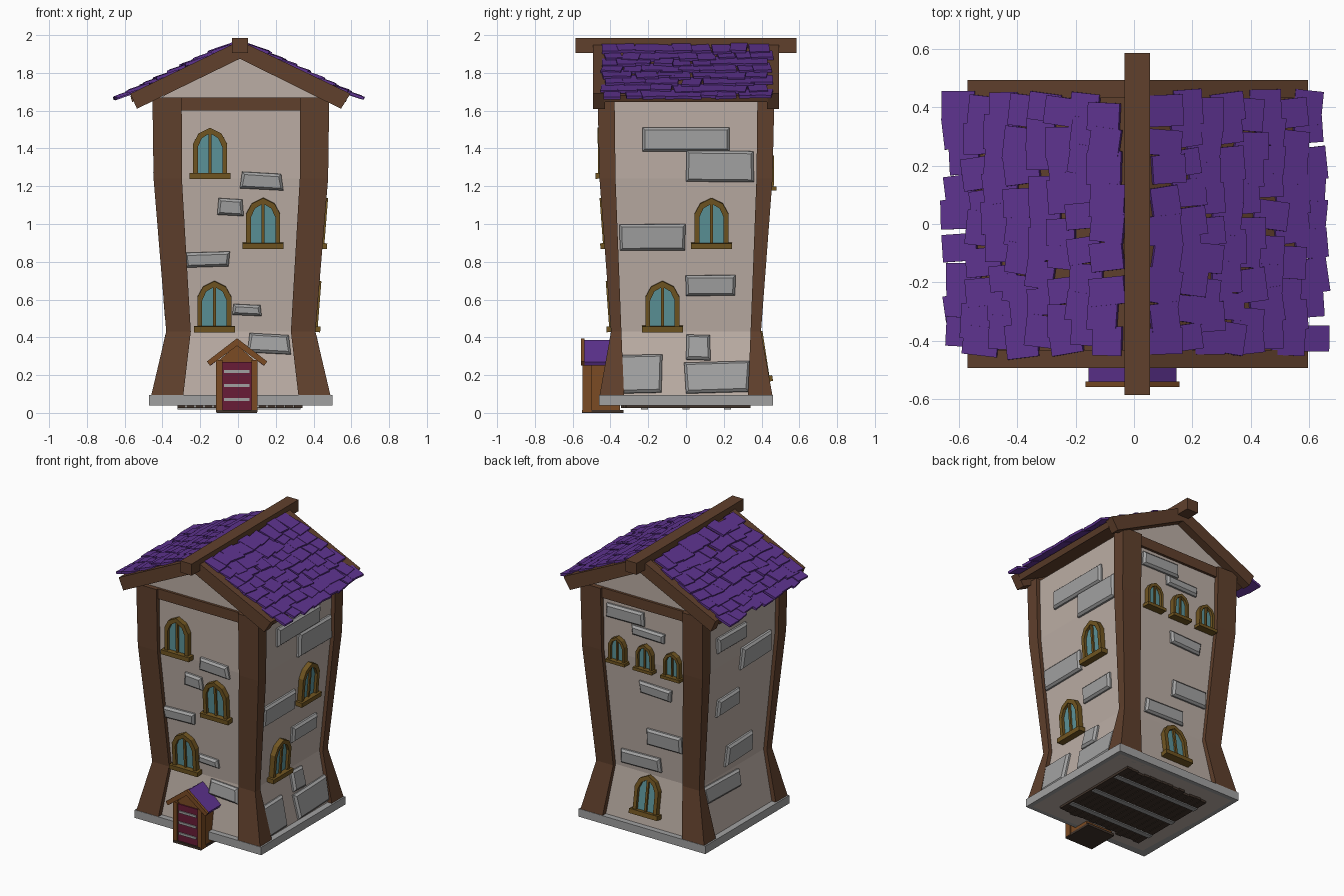
import bpy, bmesh, math, random
from mathutils import Matrix, Vector

if "Cube" in bpy.data.objects:
    bpy.data.objects.remove(bpy.data.objects["Cube"])

random.seed(4)
CX = 0.015                                   # tower axis is slightly off centre


def material(name, r, g, b):
    m = bpy.data.materials.new(name)
    m.diffuse_color = (*[(c / 255) ** 2.2 for c in (r, g, b)], 1)
    m.use_nodes = True
    m.node_tree.nodes["Principled BSDF"].inputs["Base Color"].default_value = m.diffuse_color
    return m


WALL = material("plaster", 186, 172, 163)
WOOD = material("dark_wood", 96, 66, 48)
DARK = material("old_planks", 66, 54, 46)
GOLD = material("window_wood", 112, 86, 38)
DOORWOOD = material("porch_wood", 122, 76, 40)
GLASS = material("glass", 92, 146, 152)
TILE = material("purple_tile", 94, 54, 142)
RED = material("door_red", 104, 34, 58)
STONE = material("stone", 160, 160, 160)


def finish(name, bm, mat):
    bmesh.ops.recalc_face_normals(bm, faces=bm.faces)
    me = bpy.data.meshes.new(name)
    bm.to_mesh(me)
    bm.free()
    me.materials.append(mat)
    ob = bpy.data.objects.new(name, me)
    bpy.context.collection.objects.link(ob)
    return ob


def loft(bm, rings, M=Matrix()):
    """Closed skin through rings of equal point count."""
    vs = [[bm.verts.new(M @ Vector(p)) for p in r] for r in rings]
    n = len(vs[0])
    for a, b in zip(vs, vs[1:]):
        for i in range(n):
            bm.faces.new((a[i], a[(i + 1) % n], b[(i + 1) % n], b[i]))
    return bm.faces.new(vs[0]), bm.faces.new(vs[-1])


def rect(x0, x1, y0, y1, z):
    return [(x0, y0, z), (x1, y0, z), (x1, y1, z), (x0, y1, z)]


def add_box(bm, x0, x1, y0, y1, z0, z1, M=Matrix()):
    loft(bm, [rect(x0, x1, y0, y1, z0), rect(x0, x1, y0, y1, z1)], M)


def box(name, mat, *b):
    bm = bmesh.new()
    add_box(bm, *b)
    return finish(name, bm, mat)


def prism(name, mat, pts, y0, y1):
    """Front (x, z) profile pulled along y."""
    bm = bmesh.new()
    loft(bm, [[(x, y, z) for x, z in pts] for y in (y0, y1)])
    return finish(name, bm, mat)


# Tower wall: flared foot, pinched waist, gabled top
SECT = [(0.04, 0.455, 0.43), (0.43, 0.37, 0.37), (1.24, 0.435, 0.43), (1.66, 0.44, 0.435)]
bm = bmesh.new()
_, top = loft(bm, [rect(CX - hx, CX + hx, -hy, hy, z) for z, hx, hy in SECT])
prof = [(CX - 0.44, 1.66), (CX + 0.44, 1.66), (CX, 1.91)]
loft(bm, [[(x, y, z) for x, z in prof] for y in (-0.435, 0.435)])
finish("tower_wall", bm, WALL)

# Stone footing as an open ring
bm = bmesh.new()
sizes = [(0.485, 0.46, 0.04), (0.485, 0.46, 0.095), (0.42, 0.40, 0.095), (0.42, 0.40, 0.04)]
vs = [[bm.verts.new(p) for p in rect(CX - a, CX + a, -b, b, z)] for a, b, z in sizes]
for k in range(4):
    a, b = vs[k], vs[(k + 1) % 4]
    for i in range(4):
        bm.faces.new((a[i], a[(i + 1) % 4], b[(i + 1) % 4], b[i]))
finish("stone_footing", bm, STONE)

# Corner posts: z, outer x, outer y, width x, width y
POST = [(0.09, 0.475, 0.458, 0.17, 0.13), (0.43, 0.395, 0.397, 0.13, 0.055),
        (1.24, 0.462, 0.458, 0.15, 0.085), (1.67, 0.468, 0.468, 0.155, 0.09)]
for sx, sn in ((-1, "left"), (1, "right")):
    for sy, fn in ((-1, "front"), (1, "back")):
        bm = bmesh.new()
        loft(bm, [rect(CX + sx * ox, CX + sx * (ox - wx), sy * oy, sy * (oy - wy), z)
                  for z, ox, oy, wx, wy in POST])
        finish(f"corner_post_{fn}_{sn}", bm, WOOD)

# Roof timbers
RAKE = [(0.01, 1.97), (-0.57, 1.69), (-0.535, 1.61), (0.01, 1.875), (0.545, 1.61), (0.595, 1.69)]
for s, n in ((-1, "front"), (1, "back")):
    prism("rake_beam_" + n, WOOD, RAKE, s * 0.43, s * 0.492)
    box("collar_beam_" + n, WOOD, -0.31, 0.33, s * 0.40, s * 0.452, 1.60, 1.67)
box("ridge_beam", WOOD, -0.032, 0.054, -0.585, 0.585, 1.905, 1.985)
prism("roof_deck", WOOD, [(0.01, 1.955), (-0.57, 1.68), (-0.56, 1.645), (0.01, 1.915),
                          (0.57, 1.645), (0.585, 1.68)], -0.435, 0.435)

# Overlapping crooked roof tiles
ang = math.atan(0.485)
for s, n in ((-1, "left"), (1, "right")):
    bm = bmesh.new()
    for row in range(8):
        d = 0.105 + row * 0.07              # distance from the ridge along x
        for col in range(9):
            y = -0.40 + col * 0.1 + (0.02 if row % 2 else -0.02) + random.uniform(-.015, .015)
            y = max(-0.40, min(0.40, y))
            x = d + random.uniform(-0.012, 0.012)
            w, l = random.uniform(0.044, 0.060), random.uniform(0.050, 0.064)
            M = (Matrix.Translation((0.005 + s * x, y, 1.972 - 0.485 * x + random.uniform(0, .008)))
                 @ Matrix.Rotation(s * (ang - 0.12), 4, "Y")
                 @ Matrix.Rotation(random.uniform(-0.16, 0.16), 4, "Z"))
            add_box(bm, -l, l, -w, w, -0.008, 0.008, M)
    finish("roof_tiles_" + n, bm, TILE)


def on_wall(face, u, z):
    """Frame on a wall: local x along it, y up it, z outwards."""
    k = 2 if face in ("front", "back") else 1
    for a, b in zip(SECT, SECT[1:]):
        if z <= b[0]:
            break
    slope = (b[k] - a[k]) / (b[0] - a[0])
    off = a[k] + slope * (z - a[0])
    s = -1 if face in ("front", "left") else 1
    if k == 2:
        pos, U, N = Vector((u, s * off, z)), Vector((1, 0, 0)), Vector((0, s, 0))
    else:
        pos, U, N = Vector((CX + s * off, u, z)), Vector((0, 1, 0)), Vector((s, 0, 0))
    V = (Vector((0, 0, 1)) + N * slope).normalized()
    N = (N - Vector((0, 0, 1)) * slope).normalized()
    M = Matrix((U, V, N)).transposed().to_4x4()
    M.translation = pos
    return M


# Arched windows: frame ring, glass, mullion and sill
ARCH = [(-.09, -.11), (.09, -.11), (.09, .05), (.06, .105), (0, .135), (-.06, .105), (-.09, .05)]


def window(face, u, z, k=1.0):
    M = on_wall(face, u, z) @ Matrix.Diagonal((k, k, 1, 1))
    name = f"window_{face}_{round(z * 100)}_{round(u * 100) + 50}"
    inner = [(x * 0.72, -0.105 + (y + 0.11) * 0.86) for x, y in ARCH]
    bm = bmesh.new()
    rings = [[bm.verts.new(M @ Vector((x, y, d))) for x, y in pts]
             for pts, d in ((ARCH, -.03), (ARCH, .035), (inner, .035), (inner, -.03))]
    for j in range(4):
        a, b = rings[j], rings[(j + 1) % 4]
        for i in range(7):
            bm.faces.new((a[i], a[(i + 1) % 7], b[(i + 1) % 7], b[i]))
    add_box(bm, -0.008, 0.008, -0.11, 0.11, -0.02, 0.028, M)
    add_box(bm, -0.108, 0.108, -0.135, -0.104, -0.03, 0.05, M)
    finish(name + "_frame", bm, GOLD)
    bm = bmesh.new()
    loft(bm, [[(x, y, d) for x, y in inner] for d in (-.02, .016)], M)
    finish(name + "_glass", bm, GLASS)


for args in [("front", -.148, 1.375), ("front", .133, 1.005), ("front", -.125, .565),
             ("right", .135, 1.005), ("right", -.125, .565), ("back", .01, .295),
             ("back", -.21, 1.27, .68), ("back", 0, 1.27, .68), ("back", .21, 1.27, .68)]:
    window(*args)

# Exposed stones: u0, u1, z0, z1 on each wall
STONES = {
    "front": [(.01, .24, 1.19, 1.265), (-.11, .03, 1.05, 1.13), (-.275, -.05, .77, .855),
              (-.03, .125, .52, .57), (.05, .28, .32, .41)],
    "right": [(-.23, .23, 1.385, 1.51), (0, .36, 1.225, 1.385), (-.35, -.005, .86, 1.0),
              (0, .26, .62, .73), (-.345, -.13, .1, .31), (0, .33, .1, .275), (0, .13, .28, .41)],
    "left": [(-.04, .27, 1.34, 1.45), (-.32, .01, 1.14, 1.28), (0, .24, .89, 1.0),
             (-.19, .1, .49, .62), (-.04, .34, .3, .42)],
    "back": [(.01, .3, 1.48, 1.57), (-.14, .1, 1.4, 1.47), (-.18, .05, 1.0, 1.09),
             (-.25, .02, .65, .76), (-.08, .23, .47, .56)]}
for face, stones in STONES.items():
    bm = bmesh.new()
    for u0, u1, z0, z1 in stones:
        M = on_wall(face, (u0 + u1) / 2, (z0 + z1) / 2)
        w, h, j = (u1 - u0) / 2, (z1 - z0) / 2, random.uniform(-0.012, 0.012)
        quad = [(-w, -h), (w, -h + j), (w + j, h), (-w - j, h - j)]
        loft(bm, [[(x, y, -.03) for x, y in quad], [(x, y, .012) for x, y in quad],
                  [(x - math.copysign(.013, x), y - math.copysign(.013, y), .026)
                   for x, y in quad]], M)
    finish("wall_stones_" + face, bm, STONE)

# Porch with door
prism("porch_body", DOORWOOD, [(-.11, 0.015), (.095, 0.015), (.095, .27), (-.005, .36), (-.11, .27)],
      -0.53, -0.35)
for x0, x1, n in ((-.117, -.083, "left"), (.072, .104, "right")):
    box("door_post_" + n, DOORWOOD, x0, x1, -0.547, -0.5, 0.005, 0.28)
box("door", RED, -.083, .072, -0.538, -0.52, 0.012, 0.27)
for i, z in enumerate((.07, .145, .22)):
    box(f"door_strap_{i}", STONE, -.075, .06, -0.545, -0.53, z - .008, z + .008)
box("door_step", DARK, -.115, .1, -0.55, -0.33, 0, 0.016)
for s, n in ((-1, "left"), (1, "right")):
    slope = [(-.005, .385), (-.005 + s * .15, .27), (-.005 + s * .14, .25), (-.005, .36)]
    prism("porch_roof_" + n, TILE, slope, -0.54, -0.34)
prism("porch_gable_trim", DOORWOOD, [(-.005, .395), (-.165, .272), (-.148, .25), (-.005, .355),
                                     (.138, .25), (.155, .272)], -0.557, -0.538)

# Plank floor seen from below
bm = bmesh.new()
for i in range(14):
    x = -0.32 + i * 0.0475
    e = random.uniform(-0.015, 0.015)
    add_box(bm, x, x + 0.043, -0.33 + e, 0.33 + e, 0.025, 0.05)
finish("floor_planks", bm, DARK)
for i, y in enumerate((-.22, 0, .22)):
    box(f"floor_strap_{i}", STONE, -0.32, 0.33, y - .018, y + .018, 0.018, 0.03)
